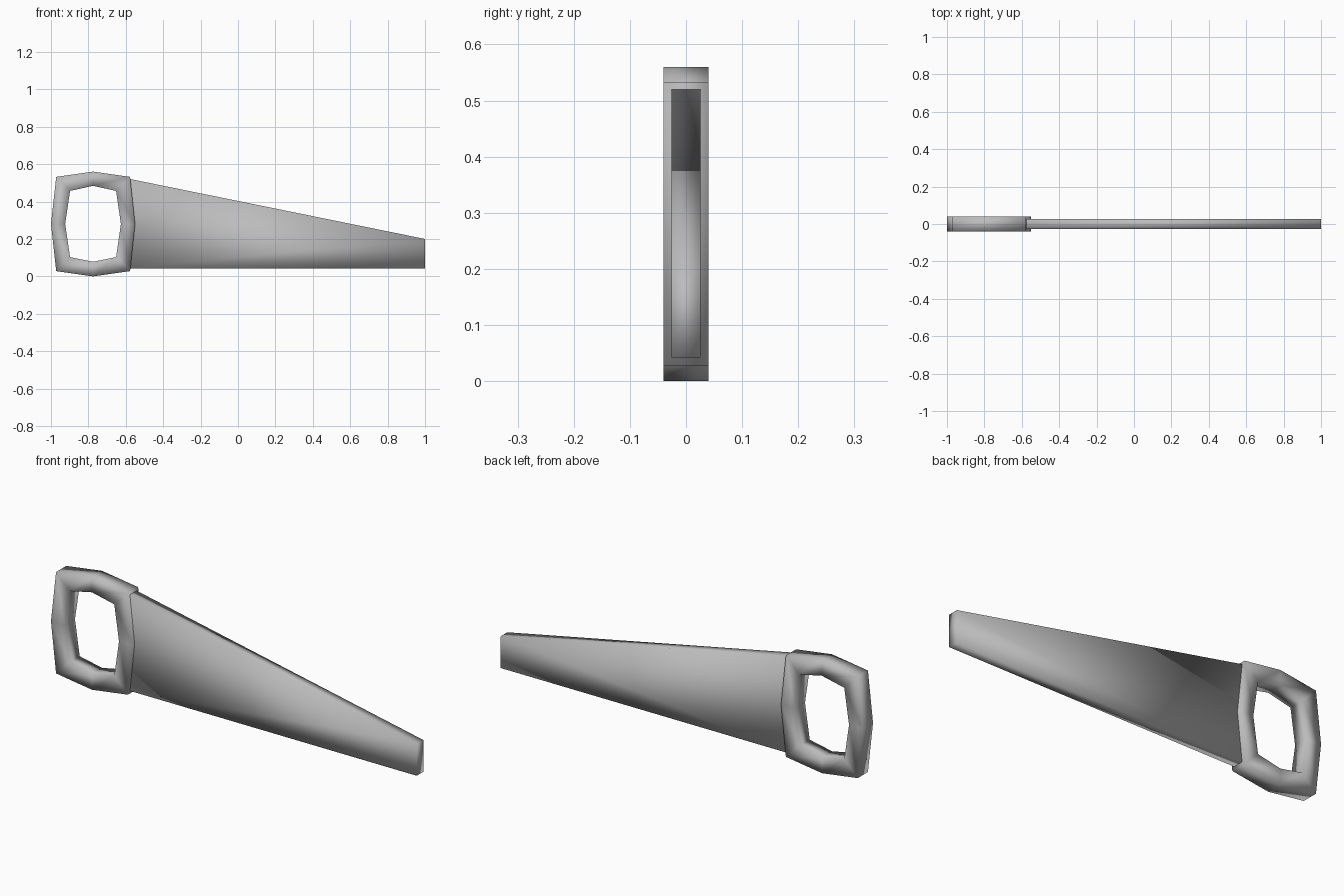
import bpy
import bmesh

cube = bpy.data.objects.get("Cube")
if cube:
    bpy.data.objects.remove(cube, do_unlink=True)

# One grey material for the whole saw
grey = bpy.data.materials.new("mid grey")
grey.use_nodes = True
colour = (0.5, 0.5, 0.5, 1)
grey.diffuse_color = colour
grey.node_tree.nodes["Principled BSDF"].inputs["Base Color"].default_value = colour


def finish(bm, name):
    """Turn a bmesh into a fully smooth-shaded grey object."""
    bmesh.ops.recalc_face_normals(bm, faces=bm.faces)
    for face in bm.faces:
        face.smooth = True
    mesh = bpy.data.meshes.new(name)
    bm.to_mesh(mesh)
    bm.free()
    mesh.materials.append(grey)
    obj = bpy.data.objects.new(name, mesh)
    bpy.context.collection.objects.link(obj)
    return obj


def add_loop(bm, profile, y):
    return [bm.verts.new((x, y, z)) for x, z in profile]


def bridge(bm, a, b):
    for i in range(len(a)):
        j = (i + 1) % len(a)
        bm.faces.new((a[i], a[j], b[j], b[i]))


# Blade: tapered slab with its rear end inside the handle
blade_profile = [(-0.575, 0.042), (1, 0.042), (1, 0.2), (-0.575, 0.52)]
bm = bmesh.new()
front = add_loop(bm, blade_profile, -0.026)
back = add_loop(bm, blade_profile, 0.026)
bridge(bm, front, back)
bm.faces.new(front)
bm.faces.new(back)
finish(bm, "blade")

# Handle: eight-sided ring with a rectangular section
outer = [(-1, 0.28), (-0.972, 0.532), (-0.775, 0.56), (-0.577, 0.532),
         (-0.55, 0.28), (-0.577, 0.028), (-0.775, 0), (-0.972, 0.028)]
inner = [(-0.924, 0.28), (-0.898, 0.457), (-0.775, 0.484), (-0.652, 0.457),
         (-0.626, 0.28), (-0.652, 0.103), (-0.775, 0.078), (-0.898, 0.103)]
bm = bmesh.new()
rings = [add_loop(bm, p, y) for p, y in
         ((outer, -0.04), (outer, 0.04), (inner, 0.04), (inner, -0.04))]
for k, ring in enumerate(rings):
    bridge(bm, ring, rings[(k + 1) % len(rings)])
finish(bm, "handle")
